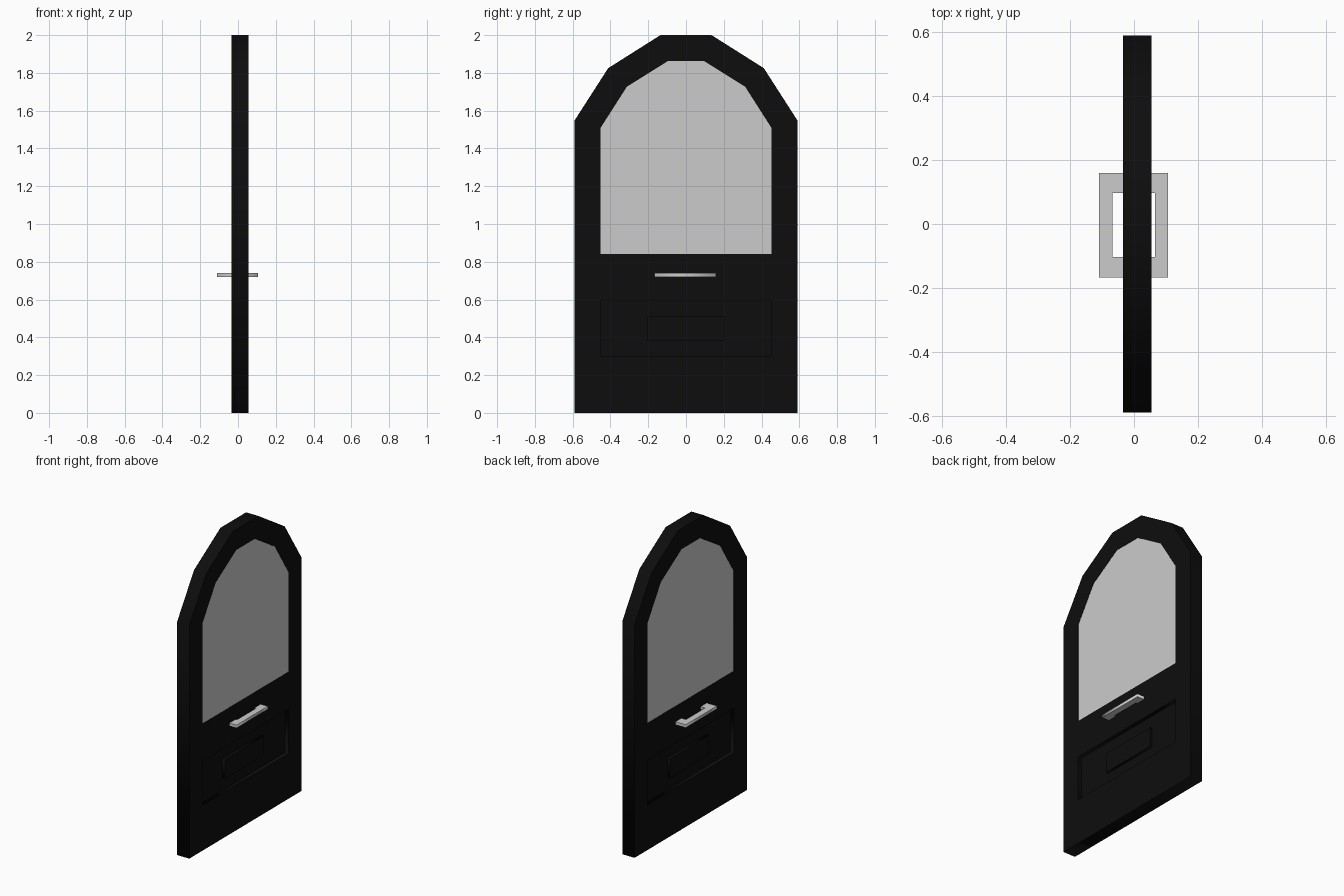
import bpy
from math import radians

if "Cube" in bpy.data.objects:
    bpy.data.objects.remove(bpy.data.objects["Cube"])

MID_X = 0.01      # centre plane of the door leaf
HALF = 0.045      # half the leaf thickness


def material(name, value):
    m = bpy.data.materials.new(name)
    m.diffuse_color = (value, value, value, 1)
    m.use_nodes = True
    m.node_tree.nodes["Principled BSDF"].inputs["Base Color"].default_value = m.diffuse_color
    return m


def mirrored(half):
    """Close a right-hand half profile across y = 0."""
    return half + [(-a, b) for a, b in reversed(half)]


def rect(a, z0, z1):
    return mirrored([(a, z0), (a, z1)])


def plate(name, outlines, half_depth, mat=None, x=MID_X, flat=False, z=0):
    """Extrude closed outlines (the first is the rim, the others holes).
    Outlines lie in the y-z plane, or in the x-y plane when flat."""
    cu = bpy.data.curves.new(name, 'CURVE')
    cu.dimensions = '2D'
    cu.fill_mode = 'BOTH'
    cu.extrude = half_depth
    for pts in outlines:
        s = cu.splines.new('POLY')
        s.points.add(len(pts) - 1)
        for p, (a, b) in zip(s.points, pts):
            p.co = (a, b, 0, 1)
        s.use_cyclic_u = True
    ob = bpy.data.objects.new(name, cu)
    bpy.context.collection.objects.link(ob)
    ob.location = (x, 0, z)
    if not flat:
        ob.rotation_euler = (radians(90), 0, radians(90))
    bpy.ops.object.select_all(action='DESELECT')
    bpy.context.view_layer.objects.active = ob
    ob.select_set(True)
    bpy.ops.object.convert(target='MESH')
    ob = bpy.context.object
    ob.name = name
    if mat:
        ob.data.materials.clear()
        ob.data.materials.append(mat)
    return ob


black = material("black_paint", 0.004)

# Faceted arch outlines
outer = mirrored([(0.59, 0), (0.59, 1.548), (0.412, 1.825), (0.135, 2.0)])
opening = mirrored([(0.453, 0.842), (0.453, 1.508), (0.313, 1.727), (0.097, 1.862)])
panel = rect(0.453, 0.30, 0.595)

# Door leaf with the window and lower panel openings
plate("door_frame", [outer, opening, panel], HALF, black)

# Glass, nearly flush with both faces
plate("window_pane", [opening], HALF - 0.002)

# Recessed lower panel with a raised centre block
plate("lower_panel", [panel], HALF - 0.025, black)
plate("raised_block", [rect(0.205, 0.38, 0.51)], HALF - 0.008, black)

# Flat pull handle looping through the leaf
plate("handle",
      [[(-0.11, -0.168), (0.107, -0.168), (0.107, 0.16), (-0.11, 0.16)],
       [(-0.068, -0.104), (0.065, -0.104), (0.065, 0.097), (-0.068, 0.097)]],
      0.01, x=0, flat=True, z=0.73)
